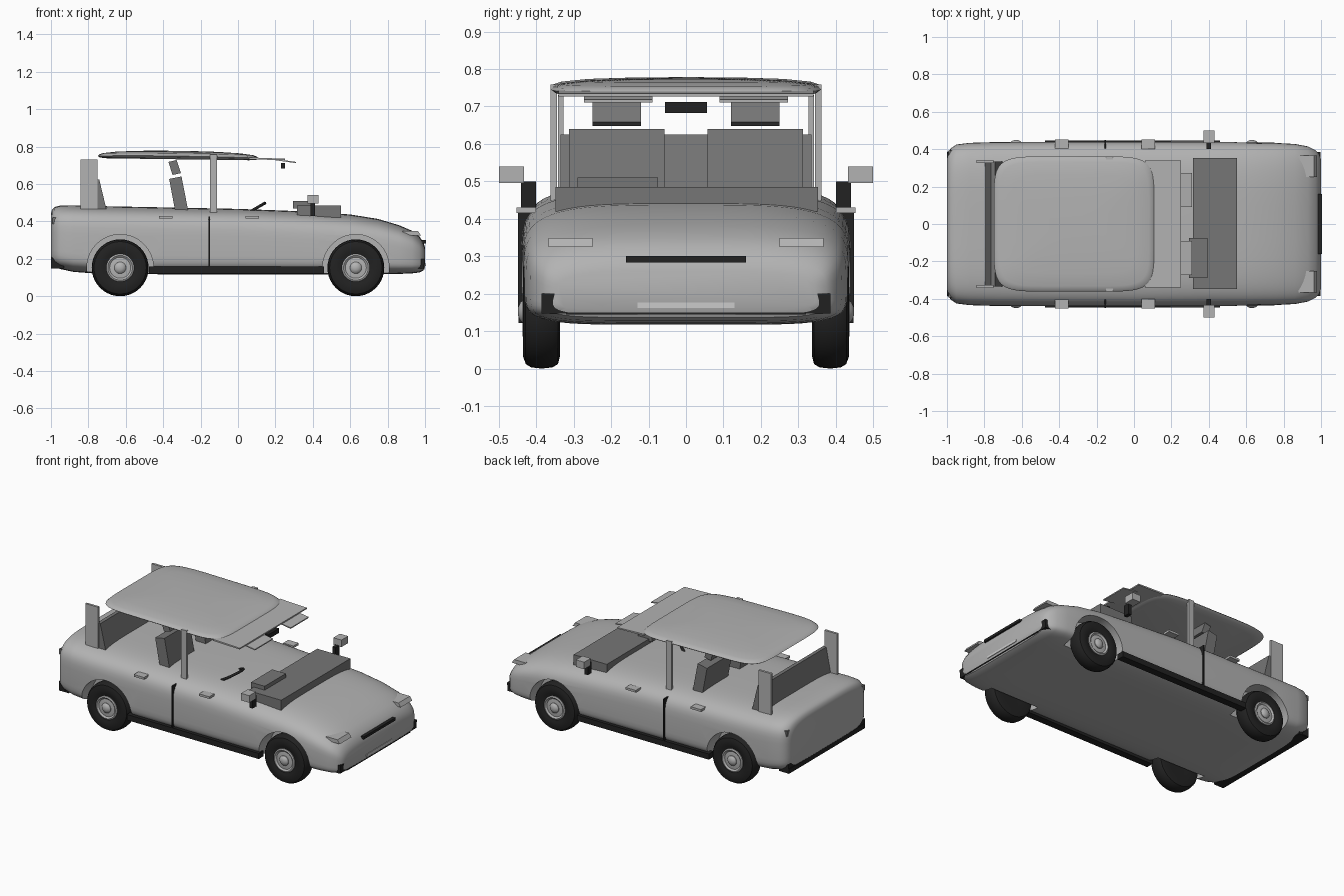
import bpy, bmesh, math
from mathutils import Matrix

if "Cube" in bpy.data.objects:
    bpy.data.objects.remove(bpy.data.objects["Cube"])


def mat(name, v):
    m = bpy.data.materials.new(name)
    m.diffuse_color = (v, v, v, 1)
    m.use_nodes = True
    m.node_tree.nodes["Principled BSDF"].inputs["Base Color"].default_value = m.diffuse_color
    return m


PAINT = mat("grey paint", 0.45)
TRIM = mat("dark grey trim", 0.18)
BLACK = mat("black rubber", 0.016)
LIGHT = mat("light grey plate", 0.6)


def finish(name, bm, material, smooth=None):
    bmesh.ops.recalc_face_normals(bm, faces=bm.faces)
    me = bpy.data.meshes.new(name)
    bm.to_mesh(me)
    bm.free()
    me.materials.append(material)
    ob = bpy.data.objects.new(name, me)
    bpy.context.collection.objects.link(ob)
    if smooth:
        shade(ob, smooth)
    return ob


def shade(ob, angle):
    bpy.ops.object.select_all(action='DESELECT')
    ob.select_set(True)
    bpy.context.view_layer.objects.active = ob
    bpy.ops.object.shade_smooth_by_angle(angle=math.radians(angle))


def box(name, x, y, z, material):
    """Box from (min, max) ranges."""
    bm = bmesh.new()
    bmesh.ops.create_cube(bm, size=1)
    for v in bm.verts:
        v.co = [r[0] + (c + 0.5) * (r[1] - r[0]) for c, r in zip(v.co, (x, y, z))]
    return finish(name, bm, material)


def slab(name, profile, y, material):
    """Extrude an (x, z) outline between two y values."""
    bm = bmesh.new()
    f = bm.faces.new([bm.verts.new((a, y[0], b)) for a, b in profile])
    ext = bmesh.ops.extrude_face_region(bm, geom=[f])["geom"]
    for v in ext:
        if isinstance(v, bmesh.types.BMVert):
            v.co.y = y[1]
    return finish(name, bm, material)


def mirrored(fn, name, a, y, *rest):
    for label, s in (("left", 1), ("right", -1)):
        fn(label + "_" + name, a, sorted((s * y[0], s * y[1])), *rest)


def lathe(name, profile, center, side, material, n=40):
    """Spin (radius, y offset) points about the y axis."""
    bm = bmesh.new()
    rings = [[bm.verts.new((center[0] + r * math.cos(2 * math.pi * i / n),
                            center[1] + side * d,
                            center[2] + r * math.sin(2 * math.pi * i / n)))
              for i in range(n)] for r, d in profile]
    for p, q in zip(rings, rings[1:]):
        for i in range(n):
            j = (i + 1) % n
            bm.faces.new((p[i], p[j], q[j], q[i]))
    bm.faces.new(rings[0])
    bm.faces.new(rings[-1])
    return finish(name, bm, material, 35)


# Body shell: lofted rounded sections (x, half width, bottom, top)
STATIONS = [(-1.0, .35, .18, .44), (-.995, .38, .165, .463), (-.98, .405, .155, .477),
            (-.95, .425, .145, .485), (-.88, .434, .13, .486), (-.75, .438, .12, .482),
            (-.4, .44, .117, .475), (0, .44, .117, .467), (.4, .44, .117, .452),
            (.6, .438, .117, .437), (.75, .434, .117, .413), (.86, .428, .119, .38),
            (.93, .415, .122, .35), (.97, .395, .127, .32), (.99, .375, .136, .29),
            (1.0, .345, .155, .26)]


def power(c, n):
    return math.copysign(abs(c) ** (2 / n), c)


bm = bmesh.new()
N = 64
rings = []
for x, w, zb, zt in STATIONS:
    mid = zb + (zt - zb) * 0.42
    n_top = 4.6 if x < 0.3 else 4.0
    ring = []
    for i in range(N):
        t = 2 * math.pi * (i + .5) / N
        s, c = math.sin(t), math.cos(t)
        n = n_top if s > 0 else 5.5
        ring.append(bm.verts.new((x, w * power(c, n),
                                  mid + (zt - mid if s > 0 else mid - zb) * power(s, n))))
    rings.append(ring)
for p, q in zip(rings, rings[1:]):
    for i in range(N):
        j = (i + 1) % N
        bm.faces.new((p[i], p[j], q[j], q[i]))
bm.faces.new(rings[0])
bm.faces.new(rings[-1])
body = finish("body", bm, PAINT)

# Wheel wells cut from the body
for x in (-.63, .63):
    for s in (-1, 1):
        well = lathe("wheel_well_cutter", [(.178, 0), (.178, .2)], (x, s * .325, .152), s, PAINT, 64)
        well.hide_render = True
        well.hide_set(True)
        mod = body.modifiers.new("well", 'BOOLEAN')
        mod.operation, mod.solver, mod.object = 'DIFFERENCE', 'EXACT', well
dg = bpy.context.evaluated_depsgraph_get()
body.data = bpy.data.meshes.new_from_object(body.evaluated_get(dg))
body.modifiers.clear()
for ob in [o for o in bpy.data.objects if o.name.startswith("wheel_well_cutter")]:
    bpy.data.objects.remove(ob)
shade(body, 35)

# Wheels: tyre, dished rim and hub cap
for end, x in (("rear", -.63), ("front", .63)):
    for s, label in ((1, "left"), (-1, "right")):
        nm = f"{end}_{label}_"
        c = (x, s * .385, .152)
        lathe(nm + "tyre", [(.07, -.045), (.12, -.048), (.14, -.043), (.149, -.028), (.152, 0),
                            (.149, .028), (.14, .043), (.12, .05), (.09, .048), (.07, .04)], c, s, BLACK)
        lathe(nm + "rim", [(.074, .03), (.074, .047), (.066, .051), (.056, .043), (.034, .046)], c, s, PAINT)
        lathe(nm + "hub_cap", [(.032, .03), (.031, .05), (.024, .058), (.012, .063), (.002, .064)], c, s, PAINT)

# Roof: domed, rounded panel
bm = bmesh.new()
layers = []
for inset, h in ((.05, 0), (.012, .003), (0, .012), (.008, .02), (.03, .027), (.1, .034), (.22, .038), (.33, .039)):
    ring = []
    for i in range(64):
        t = 2 * math.pi * (i + .5) / 64
        x = -.32 + (.43 - inset) * power(math.cos(t), 6.5)
        y = (.362 - inset) * power(math.sin(t), 6.5)
        u = (x + .75) / .86
        ring.append(bm.verts.new((x, y, .738 - .012 * u + .012 * (1 - (2 * u - 1) ** 2) * (h > 0) * .5 + h)))
    layers.append(ring)
for p, q in zip(layers, layers[1:]):
    for i in range(64):
        j = (i + 1) % 64
        bm.faces.new((p[i], p[j], q[j], q[i]))
bm.faces.new(layers[0])
bm.faces.new(layers[-1])
finish("roof", bm, PAINT, 40)

# Pillars, windscreen header, sun visors and cabin mirror
mirrored(box, "middle_pillar", (-.15, -.112), (.345, .362), (.44, .758), PAINT)
mirrored(box, "rear_pillar", (-.843, -.752), (.327, .342), (.44, .73), PAINT)
slab("windscreen_header", [(.06, .732), (.25, .727), (.25, .735), (.06, .742)], (-.34, .34), PAINT)
mirrored(slab, "sun_visor", [(.2, .727), (.31, .711), (.31, .718), (.2, .734)], (.09, .272), PAINT)
box("cabin_mirror", (.23, .252), (-.056, .056), (.683, .712), BLACK)

# Seats and head rests
slab("rear_seat", [(-.80, .45), (-.70, .45), (-.742, .625), (-.765, .625)], (-.335, .335), TRIM)
mirrored(slab, "front_seat", [(-.335, .45), (-.265, .45), (-.302, .64), (-.368, .627)], (.058, .313), TRIM)
mirrored(slab, "head_rest", [(-.35, .648), (-.305, .658), (-.328, .728), (-.372, .718)], (.12, .25), TRIM)

# Dashboard with instrument hood and steering wheel
box("dashboard", (.315, .55), (-.348, .352), (.42, .485), TRIM)
box("instrument_hood", (.295, .392), (-.29, -.075), (.47, .51), TRIM)
bpy.ops.mesh.primitive_torus_add(major_segments=40, minor_segments=10, major_radius=.085,
                                 minor_radius=.008, location=(.07, -.18, .455),
                                 rotation=(0, math.radians(-30), 0))
ring = bpy.context.object
ring.name = "steering_wheel"
ring.data.materials.append(BLACK)
shade(ring, 60)

# Door mirrors, handles, seams and sills
mirrored(box, "mirror_arm", (.388, .412), (.40, .44), (.43, .50), BLACK)
mirrored(box, "door_mirror", (.372, .43), (.433, .50), (.495, .54), PAINT)
mirrored(box, "door_seam", (-.158, -.151), (.38, .449), (.15, .425), BLACK)
mirrored(box, "rear_door_handle", (-.422, -.35), (.40, .452), (.416, .43), PAINT)
mirrored(box, "front_door_handle", (.04, .113), (.40, .452), (.416, .43), PAINT)
mirrored(box, "sill", (-.475, .46), (.40, .447), (.122, .158), BLACK)

# Front details
mirrored(slab, "front_bumper_corner", [(.93, .147), (.994, .147), (.998, .2), (.93, .2)], (.31, .386), BLACK)
box("front_bumper_lip", (.9, .998), (-.32, .32), (.144, .15), BLACK)
box("grille", (.93, 1.004), (-.16, .16), (.283, .3), BLACK)
box("number_plate", (.95, 1.004), (-.13, .13), (.162, .176), LIGHT)
mirrored(slab, "headlight", [(.88, .325), (.978, .325), (.962, .349), (.88, .349)], (.25, .367), PAINT)

# Rear details
box("rear_bumper", (-1.0, -.93), (-.385, .385), (.148, .178), BLACK)
mirrored(slab, "rear_bumper_corner", [(-.997, .15), (-.95, .15), (-.96, .175), (-.997, .21)], (.32, .388), BLACK)
mirrored(box, "tail_light", (-.992, -.97), (.37, .393), (.385, .42), TRIM)
